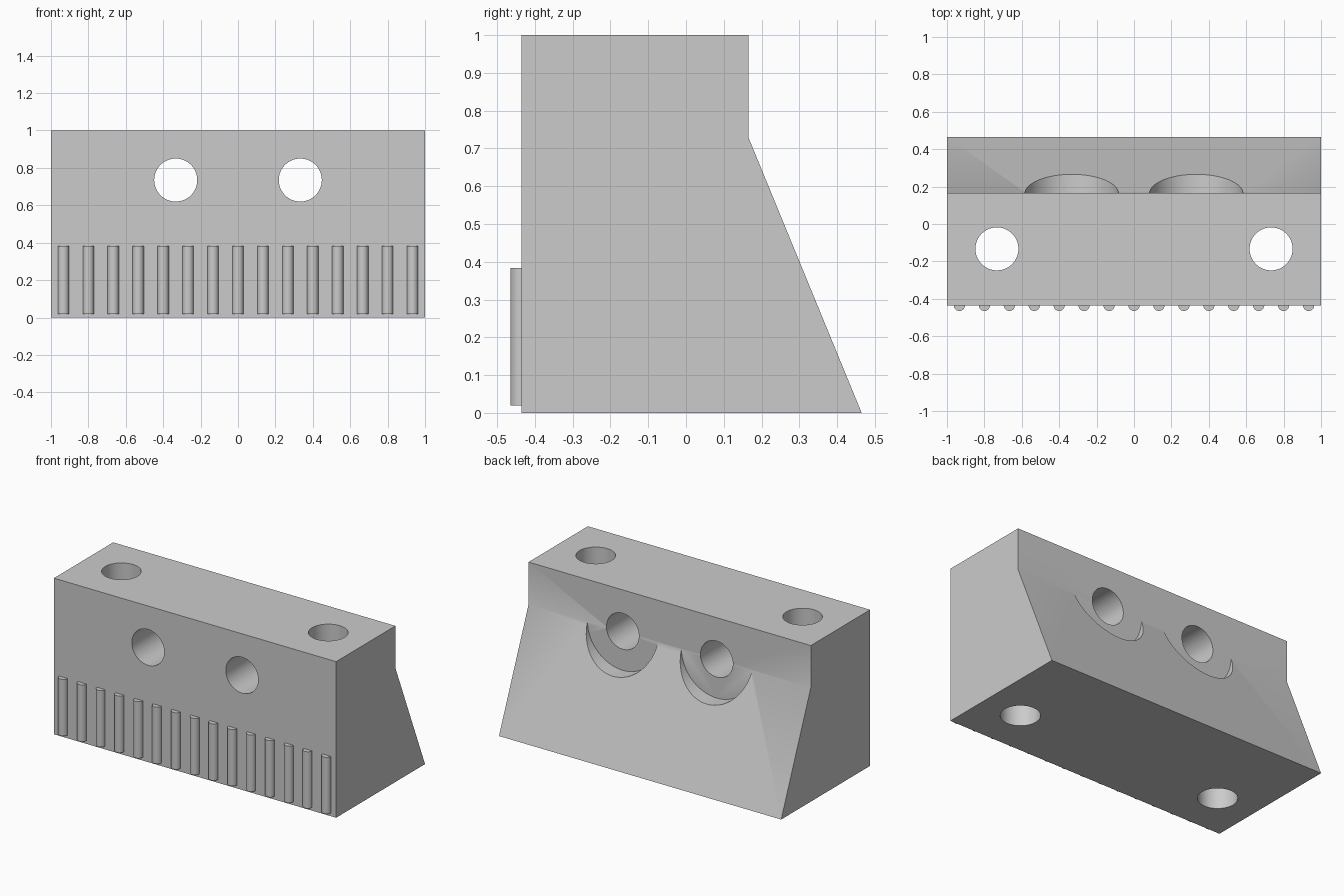
import bpy, bmesh, math
from mathutils import Matrix, Vector

cube = bpy.data.objects.get("Cube")
if cube:
    bpy.data.objects.remove(cube, do_unlink=True)

FRONT, BACK_TOP, BACK_BASE, KINK = -0.435, 0.165, 0.465, 0.73

grey = bpy.data.materials.new("plain grey")
grey.use_nodes = True
colour = (0.6, 0.6, 0.6, 1)
grey.diffuse_color = colour
grey.node_tree.nodes["Principled BSDF"].inputs["Base Color"].default_value = colour


def prism(name, points, shift):
    """Closed solid made by sweeping a polygon along a vector."""
    bm = bmesh.new()
    face = bm.faces.new([bm.verts.new(p) for p in points])
    swept = bmesh.ops.extrude_face_region(bm, geom=[face])["geom"]
    verts = [v for v in swept if isinstance(v, bmesh.types.BMVert)]
    bmesh.ops.translate(bm, verts=verts, vec=Vector(shift))
    bmesh.ops.recalc_face_normals(bm, faces=bm.faces)
    mesh = bpy.data.meshes.new(name)
    bm.to_mesh(mesh)
    bm.free()
    mesh.materials.append(grey)
    obj = bpy.data.objects.new(name, mesh)
    bpy.context.collection.objects.link(obj)
    return obj


def smooth(obj):
    bpy.ops.object.select_all(action="DESELECT")
    obj.select_set(True)
    bpy.context.view_layer.objects.active = obj
    bpy.ops.object.shade_smooth_by_angle(angle=math.radians(30))


def drill(body, name, radius, start, shift):
    """Cut a round hole from start along shift."""
    turn = Vector(shift).to_track_quat("Z", "Y").to_matrix()
    ring = [Matrix.Rotation(math.tau * i / 64, 3, "Z") @ Vector((radius, 0, 0)) for i in range(64)]
    cutter = prism(name, [Vector(start) + turn @ p for p in ring], shift)
    cut = body.modifiers.new(name, "BOOLEAN")
    cut.operation, cut.solver, cut.object = "DIFFERENCE", "EXACT", cutter
    bpy.context.view_layer.objects.active = body
    bpy.ops.object.modifier_apply(modifier=cut.name)
    bpy.data.objects.remove(cutter, do_unlink=True)


# Block with a sloping back
profile = [(FRONT, 0), (BACK_BASE, 0), (BACK_TOP, KINK), (BACK_TOP, 1), (FRONT, 1)]
block = prism("block", [(-1, y, z) for y, z in profile], (2, 0, 0))

# Through holes and round recesses in the slope
for side in (-1, 1):
    drill(block, "upright_hole", 0.115, (side * 0.733, -0.133, -0.1), (0, 0, 1.2))
    drill(block, "cross_hole", 0.115, (side * 0.333, -0.6, 0.735), (0, 1.2, 0))
    drill(block, "recess", 0.25, (side * 0.333, BACK_TOP + 0.0003, 0.735), (0, 0.5, 0))
smooth(block)

# Row of half-round grip ribs on the front, slightly sunk into the block
for i in range(15):
    x = (i - 7) * 2 / 15
    arc = [(x + 0.03 * math.cos(a), FRONT - 0.03 * math.sin(a), 0.02)
           for a in (math.pi * k / 16 for k in range(17))]
    sunk = [(x - 0.03, FRONT + 0.01, 0.02), (x + 0.03, FRONT + 0.01, 0.02)]
    smooth(prism(f"grip_rib_{i + 1}", arc + sunk, (0, 0, 0.363)))
